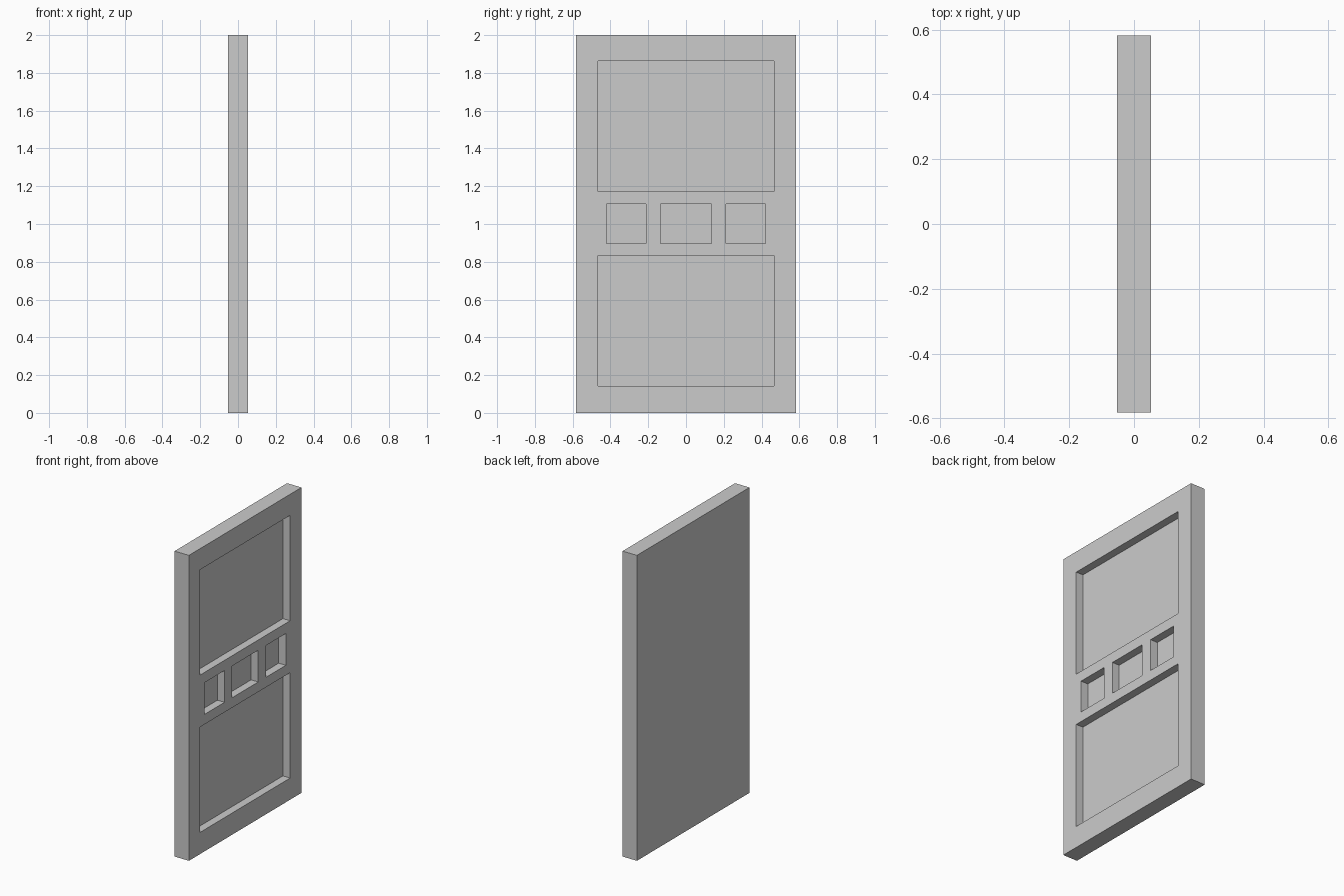
import bpy
import bmesh
from mathutils import Vector

if "Cube" in bpy.data.objects:
    bpy.data.objects.remove(bpy.data.objects["Cube"], do_unlink=True)

THICK, WIDTH, HEIGHT = 0.104, 1.164, 2.0
DEPTH = 0.052

# Recessed panels on the +x face: (y min, y max, z min, z max)
panels = [
    (-0.465, 0.465, 0.142, 0.832),   # lower panel
    (-0.465, 0.465, 1.172, 1.862),   # upper panel
    (-0.135, 0.135, 0.897, 1.105),   # middle square
]
for side in (-1, 1):                 # outer squares
    a, b = sorted((side * 0.213, side * 0.421))
    panels.append((a, b, 0.897, 1.105))

# Single plain grey
grey = bpy.data.materials.new("plain_grey")
grey.use_nodes = True
colour = (0.6, 0.6, 0.6, 1)
grey.diffuse_color = colour
grey.node_tree.nodes["Principled BSDF"].inputs["Base Color"].default_value = colour

# Door slab
bm = bmesh.new()
bmesh.ops.create_cube(bm, size=1)
bmesh.ops.scale(bm, vec=(THICK, WIDTH, HEIGHT), verts=bm.verts)
bmesh.ops.translate(bm, vec=(0, 0, HEIGHT / 2), verts=bm.verts)


def cut(point, normal):
    geom = bm.verts[:] + bm.edges[:] + bm.faces[:]
    bmesh.ops.bisect_plane(bm, geom=geom, plane_co=point, plane_no=normal)


# Cut lines along every panel border
for y in sorted({v for p in panels for v in p[:2]}):
    cut((0, y, 0), (0, 1, 0))
for z in sorted({v for p in panels for v in p[2:]}):
    cut((0, 0, z), (0, 0, 1))

# Push each panel into the slab
for y0, y1, z0, z1 in panels:
    region = []
    for f in bm.faces:
        c = f.calc_center_median()
        if c.x > THICK / 2 - 0.001 and y0 < c.y < y1 and z0 < c.z < z1:
            region.append(f)
    pushed = bmesh.ops.extrude_face_region(bm, geom=region)["geom"]
    verts = [g for g in pushed if isinstance(g, bmesh.types.BMVert)]
    bmesh.ops.translate(bm, vec=Vector((-DEPTH, 0, 0)), verts=verts)
    bmesh.ops.delete(bm, geom=[f for f in region if f.is_valid], context="FACES")

bmesh.ops.recalc_face_normals(bm, faces=bm.faces)
mesh = bpy.data.meshes.new("door_panel")
bm.to_mesh(mesh)
bm.free()
mesh.materials.append(grey)
door = bpy.data.objects.new("door_panel", mesh)
bpy.context.collection.objects.link(door)
